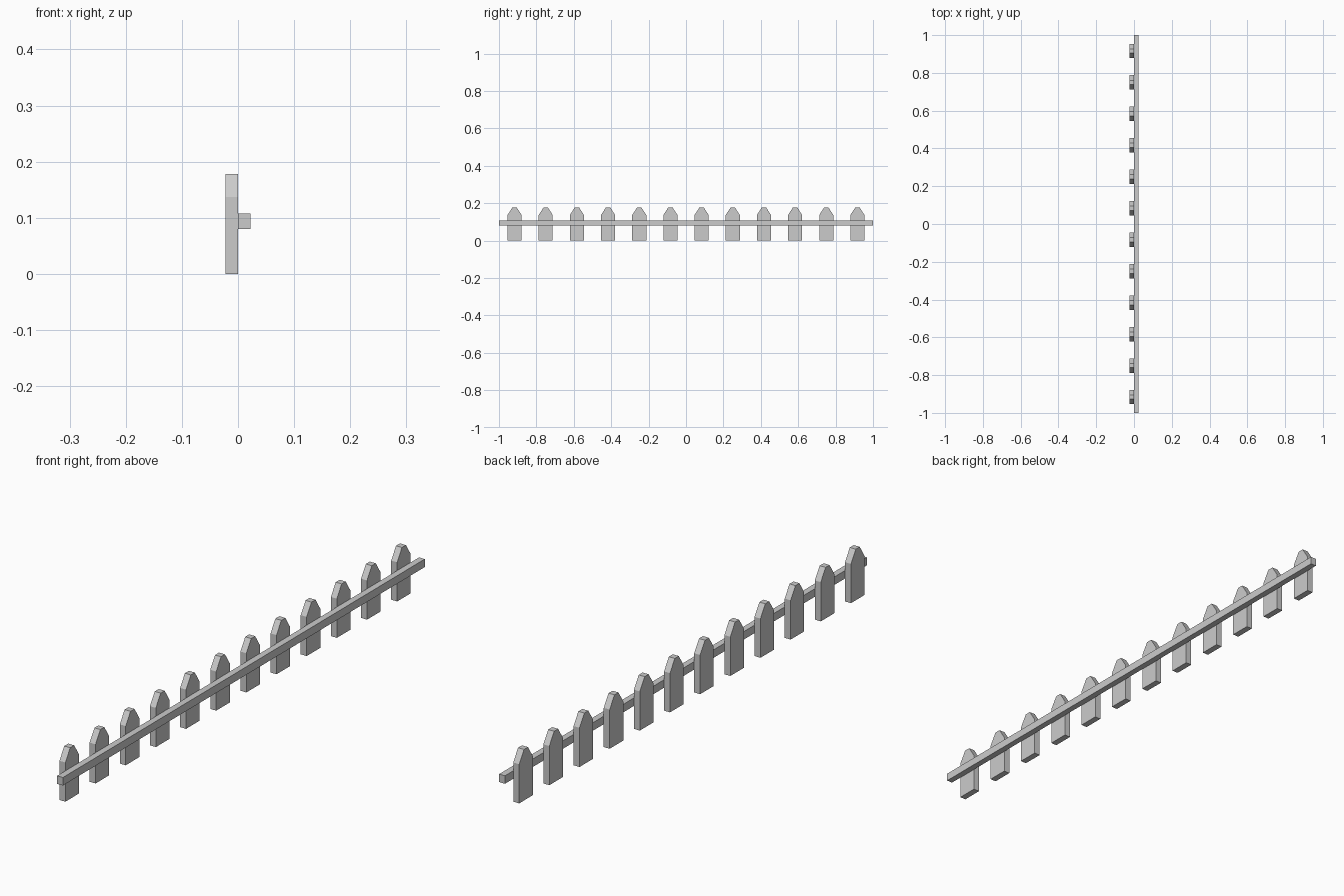
import bpy
import bmesh

if "Cube" in bpy.data.objects:
    bpy.data.objects.remove(bpy.data.objects["Cube"])

BACK, MID, FRONT = -0.0227, 0.0003, 0.0225   # picket back, contact plane, rail face


def extrude_x(name, profile, x0, x1, y=0.0):
    """Prism from a (y, z) profile, extruded from x0 to x1."""
    bm = bmesh.new()
    face = bm.faces.new([bm.verts.new((x0, py, pz)) for py, pz in profile])
    ext = bmesh.ops.extrude_face_region(bm, geom=[face])
    verts = [v for v in ext["geom"] if isinstance(v, bmesh.types.BMVert)]
    bmesh.ops.translate(bm, verts=verts, vec=(x1 - x0, 0, 0))
    bmesh.ops.recalc_face_normals(bm, faces=bm.faces)
    mesh = bpy.data.meshes.new(name)
    bm.to_mesh(mesh)
    bm.free()
    obj = bpy.data.objects.new(name, mesh)
    obj.location.y = y
    bpy.context.collection.objects.link(obj)
    return obj


# Long horizontal rail
extrude_x("rail", [(-1, 0.08), (1, 0.08), (1, 0.108), (-1, 0.108)], MID, FRONT)

# Pickets with blunt pointed tops
picket_profile = [(-0.0375, 0), (0.0375, 0), (0.0375, 0.137),
                  (0.011, 0.1785), (-0.011, 0.1785), (-0.0375, 0.137)]
count, spacing = 12, 1 / 6
for i in range(count):
    extrude_x(f"picket_{i + 1}", picket_profile, BACK, MID,
              (i - (count - 1) / 2) * spacing)
